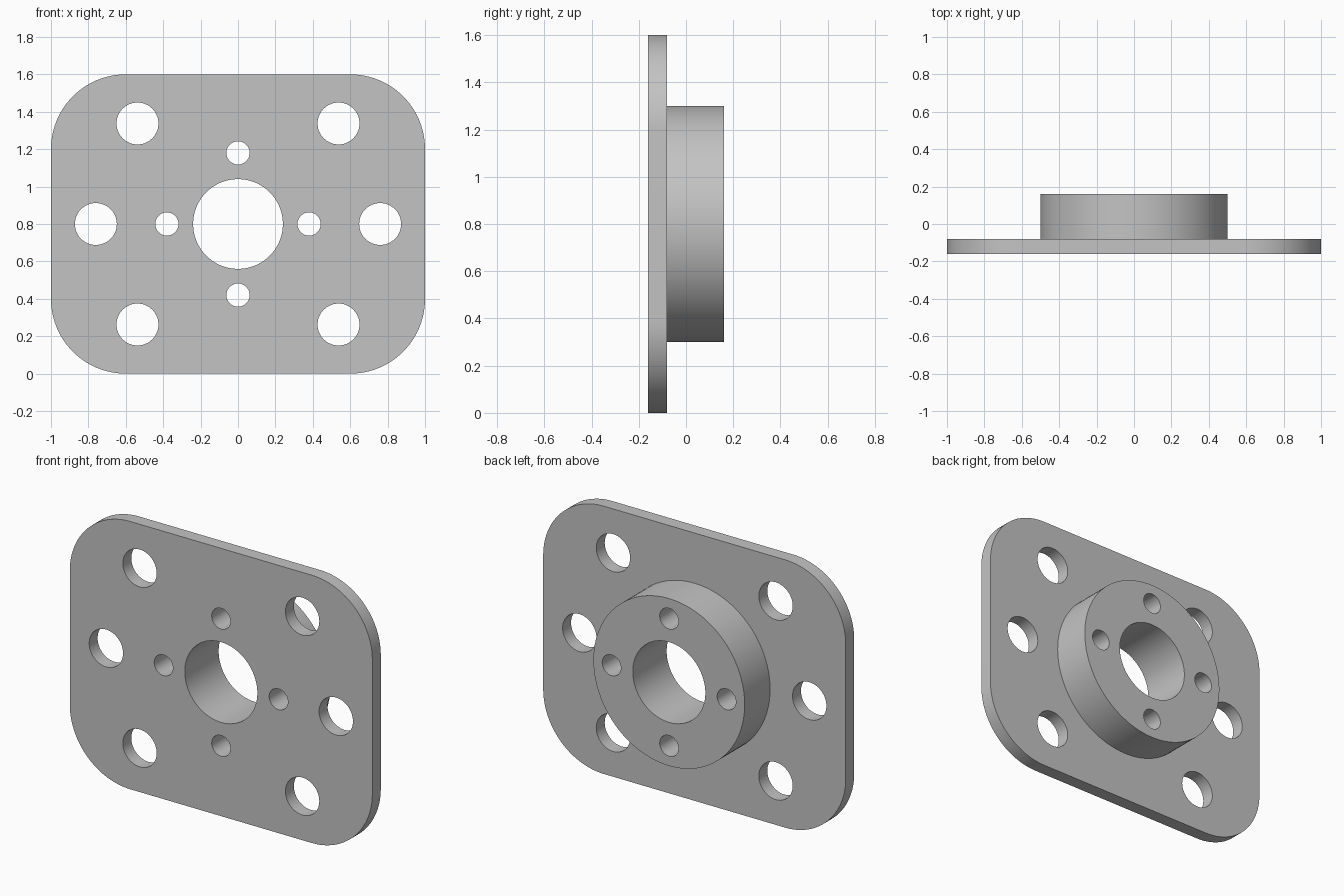
import bpy, bmesh
from math import cos, sin, pi, radians
from mathutils import Matrix, Vector

cube = bpy.data.objects.get("Cube")
if cube:
    bpy.data.objects.remove(cube, do_unlink=True)

MID_Z = 0.8                                  # height of the flange axis
FRONT, STEP, BACK = -0.16, -0.08, 0.16       # plate front, plate back, boss back

steel = bpy.data.materials.new("light_grey_metal")
steel.use_nodes = True
grey = (0.55, 0.55, 0.55, 1)
steel.diffuse_color = grey
steel.node_tree.nodes["Principled BSDF"].inputs["Base Color"].default_value = grey


def circle(x, z, r, n, start=0, sweep=2 * pi, closed=True):
    """Points on an arc in the XZ plane."""
    steps = n if closed else n - 1
    return [(x + r * cos(start + sweep * i / steps),
             z + r * sin(start + sweep * i / steps)) for i in range(n)]


def extrude_outlines(name, outlines, y0, y1):
    """Solid prisms along Y, one for each outline."""
    bm = bmesh.new()
    for pts in outlines:
        face = bm.faces.new([bm.verts.new((x, y0, z)) for x, z in pts])
        ext = bmesh.ops.extrude_face_region(bm, geom=[face])["geom"]
        bmesh.ops.translate(bm, vec=(0, y1 - y0, 0),
                            verts=[v for v in ext if isinstance(v, bmesh.types.BMVert)])
    bmesh.ops.recalc_face_normals(bm, faces=bm.faces)
    mesh = bpy.data.meshes.new(name)
    bm.to_mesh(mesh)
    bm.free()
    mesh.materials.append(steel)
    obj = bpy.data.objects.new(name, mesh)
    bpy.context.collection.objects.link(obj)
    return obj


def boolean(target, tool, operation):
    """Apply a boolean and discard the tool."""
    bpy.context.view_layer.objects.active = target
    mod = target.modifiers.new(operation.lower(), 'BOOLEAN')
    mod.operation, mod.solver, mod.object = operation, 'EXACT', tool
    bpy.ops.object.modifier_apply(modifier=mod.name)
    bpy.data.objects.remove(tool, do_unlink=True)


# Rounded plate
corner = 0.4
outline = []
for i, (sx, sz) in enumerate([(1, 1), (-1, 1), (-1, -1), (1, -1)]):
    outline += circle(sx * (1 - corner), MID_Z + sz * (MID_Z - corner), corner,
                      25, i * pi / 2, pi / 2, closed=False)
flange = extrude_outlines("mounting_flange", [outline], FRONT, STEP)

# Round boss on the back, sunk slightly into the plate for a clean union
boss = extrude_outlines("boss", [circle(0, MID_Z, 0.5, 96)], STEP - 0.04, BACK)
boolean(flange, boss, 'UNION')

# Centre bore, four small holes round it, six large holes in the plate
holes = [circle(0, MID_Z, 0.24, 72)]
for ring, radius, angles in [(0.38, 0.062, (0, 90, 180, 270)),
                             (0.76, 0.112, (0, 45, 135, 180, 225, 315))]:
    for a in map(radians, angles):
        holes.append(circle(ring * cos(a), MID_Z + ring * sin(a), radius, 48))
drill = extrude_outlines("drill", holes, FRONT - 0.1, BACK + 0.1)
boolean(flange, drill, 'DIFFERENCE')

# Smooth walls with sharp rims
bpy.ops.object.select_all(action='DESELECT')
flange.select_set(True)
bpy.context.view_layer.objects.active = flange
bpy.ops.object.shade_smooth_by_angle(angle=radians(30))
